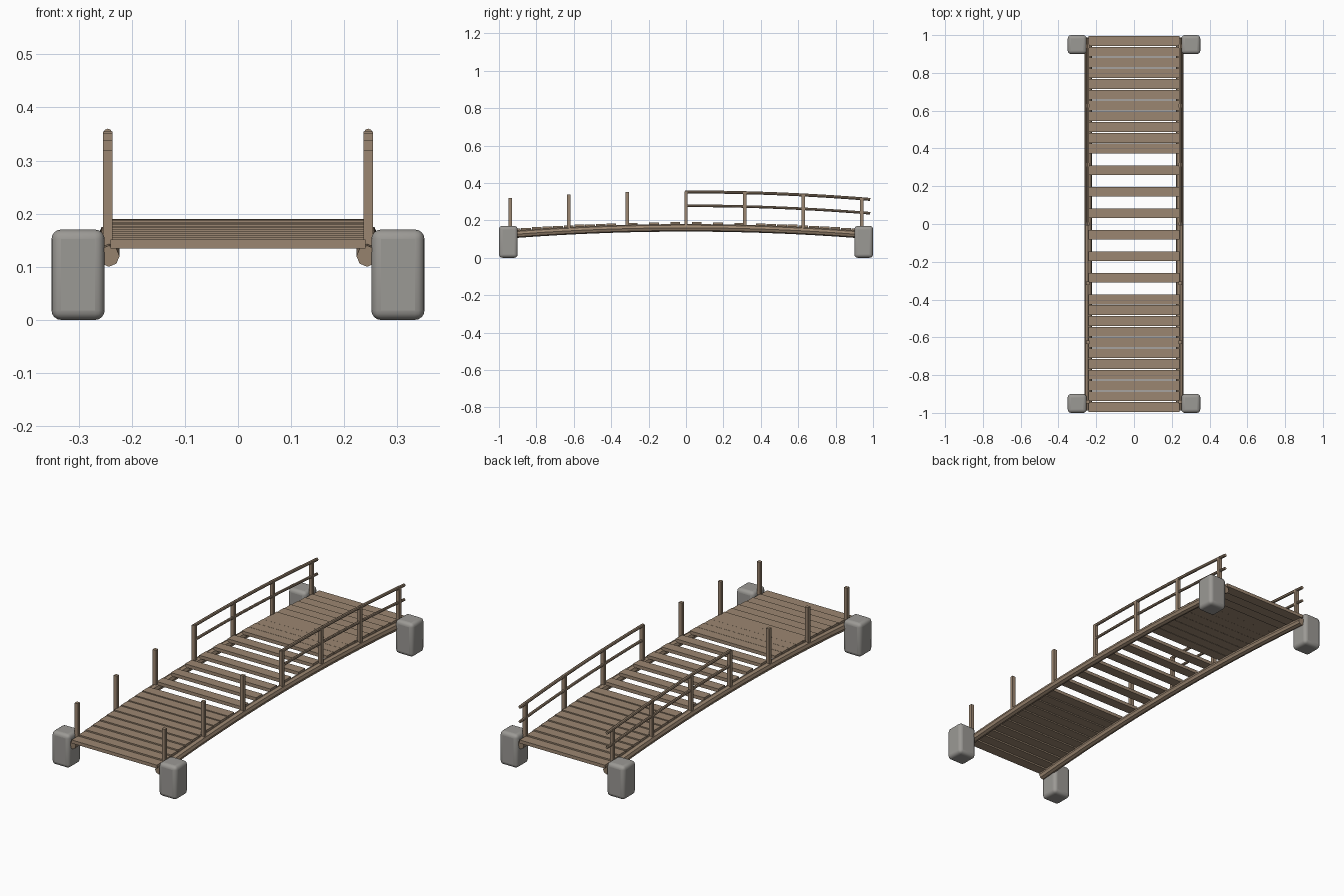
import bpy

if "Cube" in bpy.data.objects:
    bpy.data.objects.remove(bpy.data.objects["Cube"])

def material(name, rgb):
    m = bpy.data.materials.new(name)
    m.diffuse_color = (*rgb, 1)
    m.use_nodes = True
    m.node_tree.nodes["Principled BSDF"].inputs["Base Color"].default_value = m.diffuse_color
    return m

WOOD = material("wood", (0.33, 0.24, 0.165))
STONE = material("stone", (0.33, 0.32, 0.30))

def arch(y):
    """Height of the log centre line along the bridge."""
    return 0.16 - 0.04 * (y / 0.985) ** 2

def box(name, loc, size, mat):
    bpy.ops.mesh.primitive_cube_add(size=1, location=loc)
    o = bpy.context.object
    o.name = name
    o.scale = size
    bpy.ops.object.transform_apply(location=False, rotation=False, scale=True)
    o.data.materials.append(mat)
    return o

def arched_rod(name, x, dz, y0, y1, radius, res, steps):
    """Low-poly round rod following the arch, raised by dz."""
    c = bpy.data.curves.new(name, 'CURVE')
    c.dimensions = '3D'
    c.bevel_depth = radius
    c.bevel_resolution = res
    c.use_fill_caps = True
    s = c.splines.new('POLY')
    s.points.add(steps)
    for i, p in enumerate(s.points):
        y = y0 + (y1 - y0) * i / steps
        p.co = (x, y, arch(y) + dz, 1)
    o = bpy.data.objects.new(name, c)
    bpy.context.collection.objects.link(o)
    bpy.ops.object.select_all(action='DESELECT')
    o.select_set(True)
    bpy.context.view_layer.objects.active = o
    bpy.ops.object.convert(target='MESH')
    o = bpy.context.object
    o.name = name
    o.data.materials.clear()
    o.data.materials.append(WOOD)
    bpy.ops.object.shade_smooth_by_angle()

for side, x in (("left", -1), ("right", 1)):
    # corner stones
    for end, y in (("front", -1), ("back", 1)):
        o = box(f"{end}_{side}_stone", (0.301 * x, 0.95 * y, 0.085), (0.1, 0.1, 0.17), STONE)
        b = o.modifiers.new("rounding", 'BEVEL')
        b.width = 0.018
        b.segments = 4
        bpy.ops.object.shade_smooth_by_angle()
    # supporting log
    arched_rod(f"{side}_log", 0.243 * x, 0, -0.985, 0.985, 0.02, 2, 20)
    # posts
    for i in range(7):
        y = (i - 3) * 0.3135
        box(f"{side}_post_{i + 1}", (0.245 * x, y, arch(y) + 0.0975), (0.018, 0.018, 0.195), WOOD)
    # rails over the back half only
    arched_rod(f"{side}_top_rail", 0.245 * x, 0.192, -0.005, 0.985, 0.008, 2, 10)
    arched_rod(f"{side}_middle_rail", 0.245 * x, 0.118, -0.005, 0.985, 0.007, 2, 10)

# deck planks: widely spaced at the crown, close together towards the ends
PITCH = 0.114
rows = [PITCH * (k + 0.5) for k in range(9)] + [PITCH * (k + 4) for k in range(5)]
for i, y in enumerate(sorted([-r for r in rows] + rows)):
    box(f"plank_{i + 1}", (0, y, arch(y) + 0.0215), (0.48, 0.052, 0.017), WOOD)
